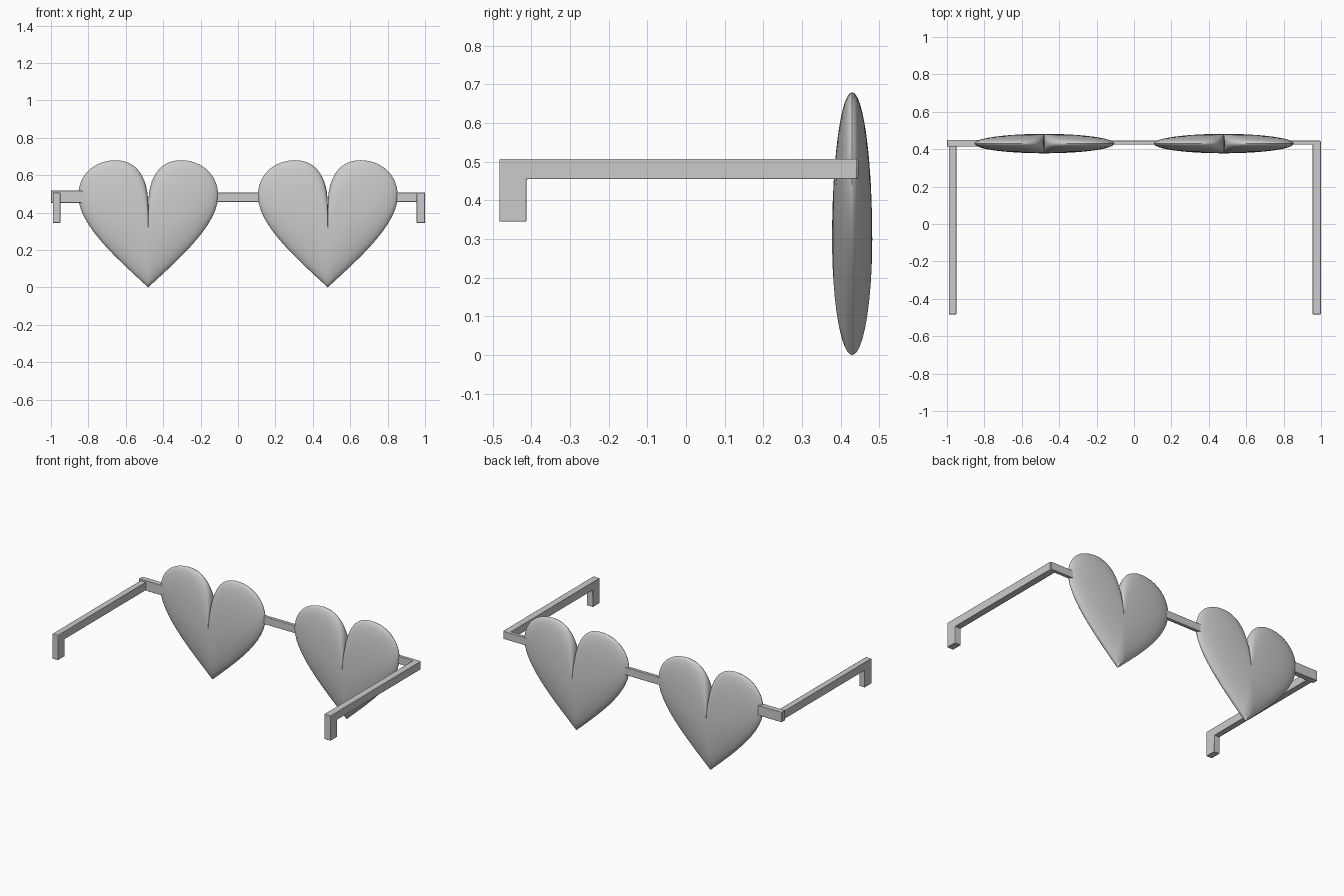
import bpy, bmesh, math
from mathutils import Vector
from mathutils.geometry import interpolate_bezier

if "Cube" in bpy.data.objects:
    bpy.data.objects.remove(bpy.data.objects["Cube"])


def finish(name, bm, angle):
    bmesh.ops.recalc_face_normals(bm, faces=bm.faces)
    me = bpy.data.meshes.new(name)
    bm.to_mesh(me)
    bm.free()
    ob = bpy.data.objects.new(name, me)
    bpy.context.collection.objects.link(ob)
    bpy.ops.object.select_all(action='DESELECT')
    ob.select_set(True)
    bpy.context.view_layer.objects.active = ob
    bpy.ops.object.shade_smooth_by_angle(angle=math.radians(angle))
    return ob


def heart_outline():
    # half outline: cleft -> lobe top -> widest point -> tip
    segs = [((0, .44), (0, .60), (.07, .68), (.174, .68)),
            ((.174, .68), (.29, .68), (.374, .60), (.374, .49)),
            ((.374, .49), (.374, .33), (.15, .14), (0, 0))]
    half = []
    for s in segs:
        half += interpolate_bezier(*[Vector(p) for p in s], 14)[:-1]
    half.append(Vector((0, 0)))
    return half + [Vector((-p.x, p.y)) for p in reversed(half[1:-1])]


def heart_lens(name, cx):
    # pillow-shaped heart: outline scaled in rings along an elliptical section
    cy, cz, depth, steps = .43, .3, .052, 24
    outline = heart_outline()
    bm = bmesh.new()
    rings = []
    for i in range(1, steps):
        a = math.pi * i / steps
        s, y = math.sin(a), cy - depth * math.cos(a)
        rings.append([bm.verts.new((cx + s * p.x, y, cz + s * (p.y - cz)))
                      for p in outline])
    n = len(outline)
    for r0, r1 in zip(rings, rings[1:]):
        for j in range(n):
            k = (j + 1) % n
            bm.faces.new((r0[j], r0[k], r1[k], r1[j]))
    for ring, y in ((rings[0], cy - depth), (rings[-1], cy + depth)):
        pole = bm.verts.new((cx, y, cz))
        for j in range(n):
            bm.faces.new((ring[j], ring[(j + 1) % n], pole))
    finish(name, bm, 40)


def prism(name, profile, x0, x1):
    # (y, z) profile extruded along x, with slightly softened edges
    bm = bmesh.new()
    f = bm.faces.new([bm.verts.new((x0, y, z)) for y, z in profile])
    new = bmesh.ops.extrude_face_region(bm, geom=[f])['geom']
    bmesh.ops.translate(bm, vec=(x1 - x0, 0, 0),
                        verts=[v for v in new if isinstance(v, bmesh.types.BMVert)])
    ob = finish(name, bm, 50)
    bev = ob.modifiers.new("soft_edges", 'BEVEL')
    bev.width, bev.segments = .003, 2


def bar(name, x0, x1, y0, y1, z0, z1):
    prism(name, [(y0, z0), (y1, z0), (y1, z1), (y0, z1)], x0, x1)


# heart lenses
heart_lens("left_lens", -.48)
heart_lens("right_lens", .48)

# bridge and end pieces
bar("bridge", -.13, .13, .424, .446, .457, .507)
bar("right_end_piece", .83, .996, .424, .446, .457, .507)
bar("left_end_piece", -1, -.83, .414, .45, .452, .518)

# temples with hooked tips
temple = [(.442, .507), (-.483, .507), (-.483, .345), (-.413, .345),
          (-.413, .455), (.442, .455)]
prism("left_temple", temple, -.99, -.95)
prism("right_temple", temple, .955, 1.0)
